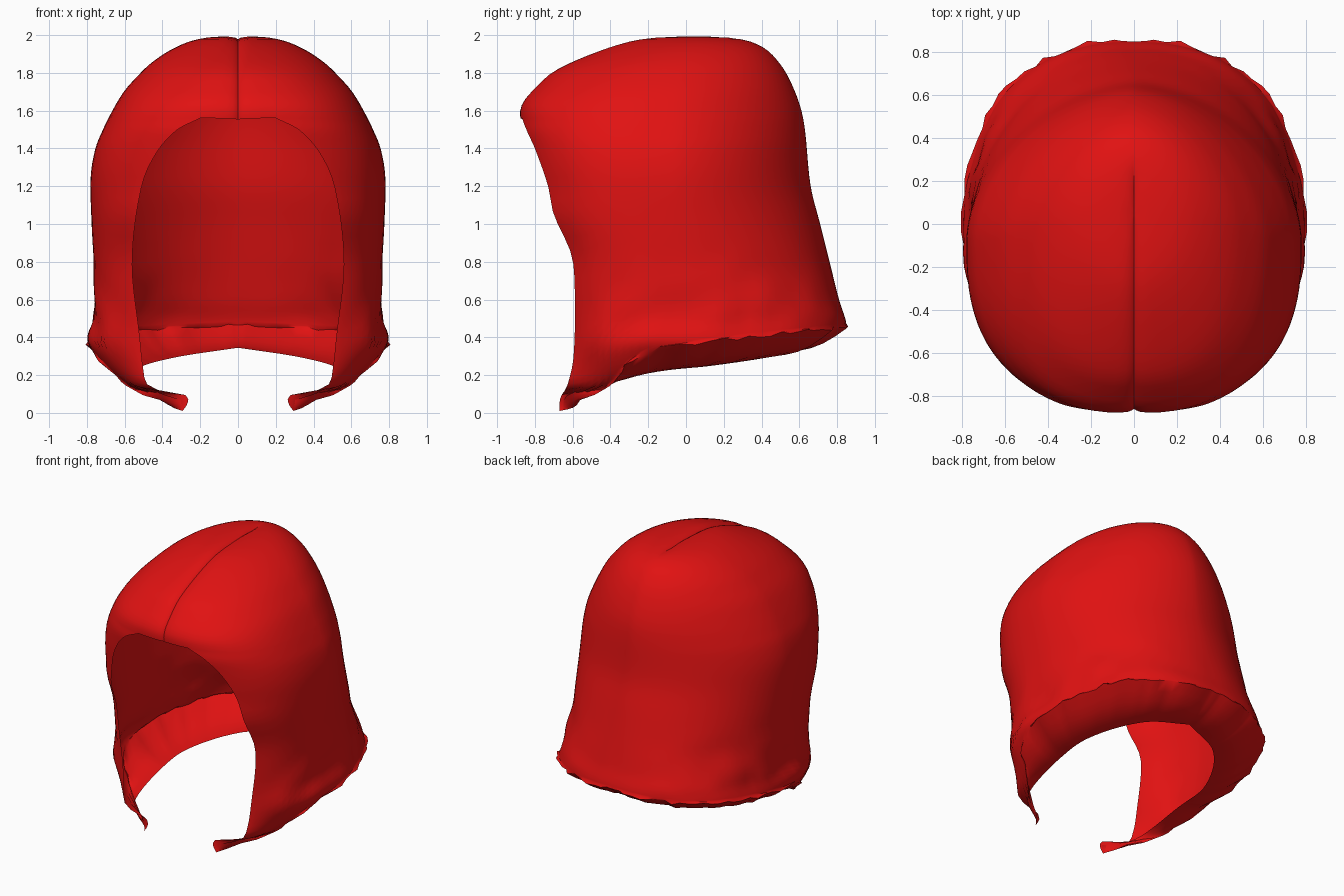
import bpy
import bmesh
import math
import random
from mathutils import Vector, noise

random.seed(4)
if "Cube" in bpy.data.objects:
    bpy.data.objects.remove(bpy.data.objects["Cube"], do_unlink=True)

# Profiles by height: half width, back depth, front edge depth, face opening half width
WIDTH = [(0, .38), (.03, .45), (.08, .53), (.18, .65), (.28, .74), (.37, .79), (.5, .77),
         (.7, .76), (1, .775), (1.25, .78), (1.4, .755), (1.5, .715), (1.6, .665),
         (1.7, .605), (1.78, .535), (1.86, .45), (1.94, .32), (1.985, .18), (2, 0)]
BACK = [(0, .85), (.46, .85), (.6, .81), (.8, .76), (1, .71), (1.2, .66), (1.56, .62),
        (1.74, .56), (1.87, .48), (1.95, .38), (1.99, .23), (2, .05)]
FRONT = [(0, -.67), (.08, -.665), (.14, -.63), (.3, -.595), (.7, -.59), (.85, -.61),
         (1.05, -.7), (1.2, -.73), (1.4, -.8), (1.5, -.845), (1.58, -.87), (1.65, -.85),
         (1.72, -.79), (1.81, -.69), (1.9, -.5), (1.97, -.29), (1.99, -.15), (2, .05)]
OPENING = [(0, .3), (.06, .265), (.1, .29), (.12, .42), (.15, .48), (.22, .5), (.4, .52),
           (.8, .56), (1.2, .51), (1.38, .43), (1.5, .32), (1.56, .2)]
# Roundness of the back by height: lower is more pointed
BACK_ROUND = [(0, 2.4), (.5, 2.4), (.8, 2.05), (1.2, 1.8), (1.6, 1.75), (2, 1.9)]
# Hem height and neck hole edge, going from the face round to the back
HEM = [(0, .01), (.1, .035), (.15, .085), (.2, .18), (.3, .3), (.45, .38), (.7, .435),
       (1, .465)]
NECK = [(0, (.27, -.655, .06)), (.1, (.4, -.615, .1)), (.2, (.48, -.49, .14)),
        (.35, (.51, -.17, .215)), (.55, (.5, .14, .25)), (.8, (.3, .46, .3)),
        (1, (0, .57, .345))]
BROW = 1.56


def slope(table, i):
    lo, hi = max(i - 1, 0), min(i + 1, len(table) - 1)
    return (table[hi][1] - table[lo][1]) / (table[hi][0] - table[lo][0])


def curve(table, t):
    """Smooth interpolation through a table of (t, value)."""
    t = min(max(t, table[0][0]), table[-1][0])
    i = 0
    while i < len(table) - 2 and t > table[i + 1][0]:
        i += 1
    (a, va), (b, vb) = table[i], table[i + 1]
    h = b - a
    f = (t - a) / h
    g = 1 - f
    return (va * g * g * (1 + 2 * f) + vb * f * f * (3 - 2 * f)
            + slope(table, i) * h * f * g * g - slope(table, i + 1) * h * f * f * g)


def neck_point(u):
    return Vector([curve([(t, p[axis]) for t, p in NECK], u) for axis in range(3)])


def front_power(z):
    return 2 / (2.65 - 1.3 * max(0, z - BROW))


def edge_angle(z):
    """Angle round the section at which the face opening begins."""
    z = min(z, BROW)
    ratio = min(curve(OPENING, z) / curve(WIDTH, z), .95)
    return math.asin(ratio ** (1 / front_power(z)))


def shell_point(u, z):
    """Point on the cloth: u runs from the face edge to the back centre."""
    start = edge_angle(z)
    t = start + u * (math.pi - start)
    c, s = math.cos(t), max(math.sin(t), 0)
    centre = -.08 + .13 * (max(0, z - 1.6) / .4) ** 2
    if c > 0:
        power = front_power(z)
        depth = (centre - curve(FRONT, z)) / math.cos(start) ** power
        y = centre - depth * c ** power
    else:
        power = 2 / curve(BACK_ROUND, z)
        y = centre + (curve(BACK, z) - centre) * (-c) ** power
    x = 0 if u == 1 else max(curve(WIDTH, z), 0) * s ** power
    p = Vector((x, y, z))
    # Soft wrinkles on the lower sides
    fade = max(0, 1 - abs(z - .5) / .4) * max(0, math.sin(math.pi * u))
    p += Vector((p.x, p.y, 0)).normalized() * noise.noise(p * 6) * .025 * fade
    # Centre seam pressed in from the brow to behind the crown
    if z >= BROW:
        press = .022 * math.exp(-p.x / .025) * min(max((.3 - p.y) / .1, 0), 1)
        p += (Vector((0, .05, 1.2)) - p).normalized() * press
    return p


COLUMNS = [0, .012] + [i / 36 for i in range(1, 35)] + [.97, .985, .994, 1]
BROW_ANGLE = edge_angle(BROW)
# Extra columns across the forehead, between the seam and the face opening
FOREHEAD = [(BROW_ANGLE * f - BROW_ANGLE) / (math.pi - BROW_ANGLE)
            for f in (0, .02, .08, .25, .6)]
LOWER, UPPER, FOLD = 36, 20, 5

bm = bmesh.new()


def add_row(points):
    return [bm.verts.new(p) for p in points]


def bridge(low, high):
    for i in range(len(low) - 1):
        bm.faces.new((low[i], low[i + 1], high[i + 1], high[i]))


# Turned-in hem, from the neck hole out to the ragged fold
fold = []
for u in COLUMNS:
    p = shell_point(u, curve(HEM, u))
    if .15 < u < 1:
        p += Vector((p.x, p.y, 0)).normalized() * random.uniform(-.008, .022)
        p.z += random.uniform(-.012, .012)
    fold.append(p)
rows = []
for r in range(FOLD):
    f = r / FOLD
    points = []
    for u, edge in zip(COLUMNS, fold):
        p = neck_point(u).lerp(edge, f)
        p.z -= .035 * math.sin(math.pi * f) * min(u * 4, 1)
        points.append(p)
    rows.append(add_row(points))
rows.append(add_row(fold))

# Sides and back, up to the brow
for r in range(1, LOWER + 1):
    f = r / LOWER
    f -= .11 * math.sin(2 * math.pi * f)
    heights = [curve(HEM, u) * (1 - f) + BROW * f for u in COLUMNS]
    rows.append(add_row([shell_point(u, z) for u, z in zip(COLUMNS, heights)]))

# Crown, wrapping across the forehead
crown = []
for r in range(UPPER + 1):
    z = BROW + (2 - BROW) * math.sin(math.pi / 2 * r / UPPER)
    crown.append(add_row([shell_point(u, z) for u in FOREHEAD + COLUMNS]))

for part in (rows, crown):
    for low, high in zip(part, part[1:]):
        bridge(low, high)
bmesh.ops.remove_doubles(bm, verts=bm.verts, dist=.0008)

# Other half
both = bm.verts[:] + bm.edges[:] + bm.faces[:]
bmesh.ops.mirror(bm, geom=both, axis="X", merge_dist=.0008)
bmesh.ops.recalc_face_normals(bm, faces=bm.faces)

mesh = bpy.data.meshes.new("hood")
bm.to_mesh(mesh)
bm.free()
hood = bpy.data.objects.new("hood", mesh)
bpy.context.collection.objects.link(hood)

red = bpy.data.materials.new("red cloth")
red.use_nodes = True
colour = (.75, .006, .006, 1)
red.diffuse_color = colour
red.node_tree.nodes["Principled BSDF"].inputs["Base Color"].default_value = colour
mesh.materials.append(red)

bpy.context.view_layer.objects.active = hood
hood.select_set(True)
bpy.ops.object.shade_smooth_by_angle(angle=math.radians(50))
